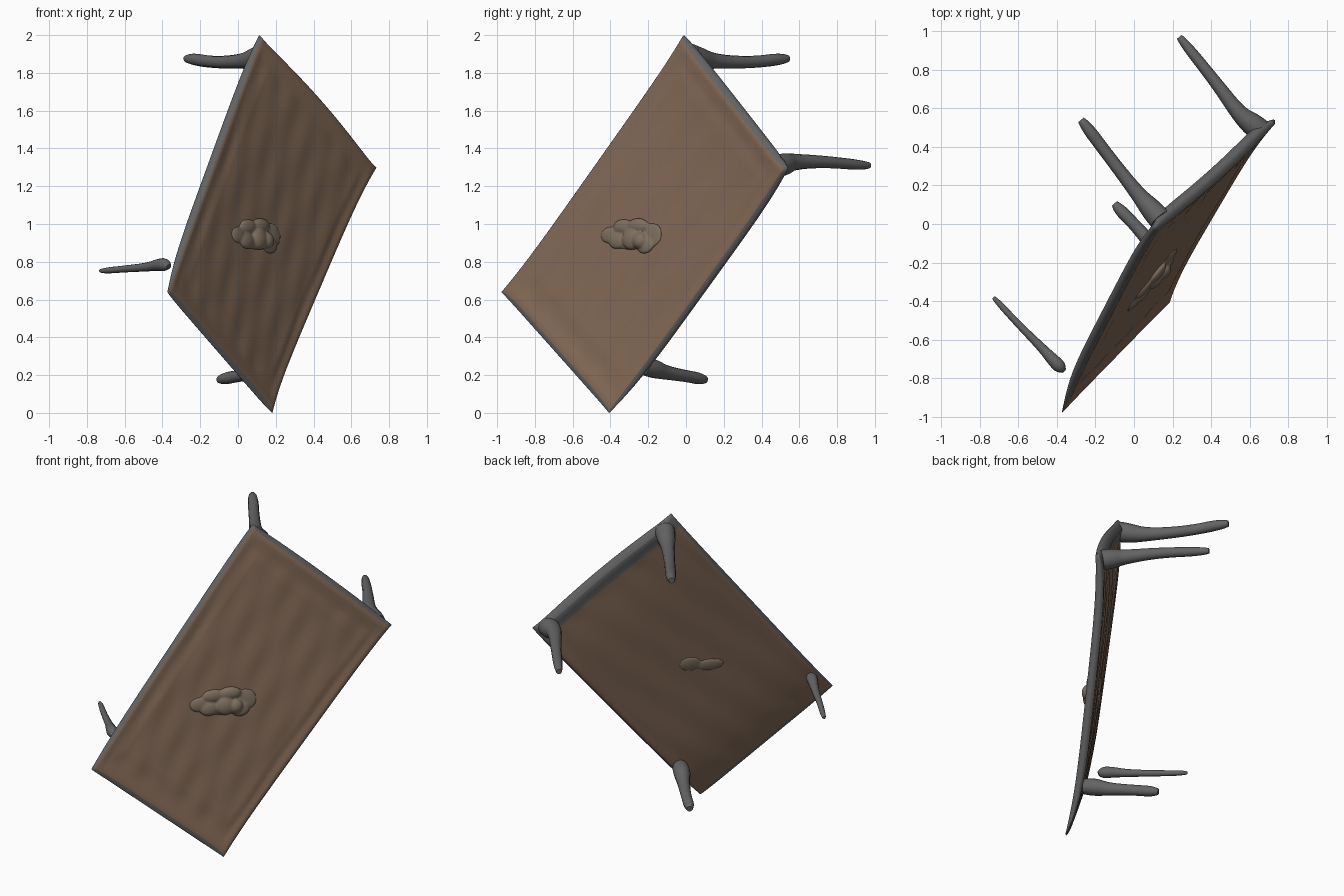
import bpy, bmesh, math
from mathutils import Vector, Matrix

if "Cube" in bpy.data.objects:
    bpy.data.objects.remove(bpy.data.objects["Cube"])

# Tipped table: corners of the top (upper, right, bottom, left)
A, B = Vector((0.125, -0.02, 2.0)), Vector((0.74, 0.53, 1.30))
C, D = Vector((0.185, -0.41, 0.0)), Vector((-0.37, -0.98, 0.64))
U, V = (A - D).normalized(), (B - A).normalized()
N = U.cross(V).normalized()          # points to the leg side


def material(name, rgb):
    m = bpy.data.materials.new(name)
    m.diffuse_color = (*rgb, 1)
    m.use_nodes = True
    m.node_tree.nodes["Principled BSDF"].inputs["Base Color"].default_value = m.diffuse_color
    return m


wood = material("wood", (0.23, 0.145, 0.095))
grey = material("grey_wood", (0.125, 0.125, 0.125))
clay = material("clay", (0.21, 0.16, 0.115))


def finish(name, bm, mats):
    me = bpy.data.meshes.new(name)
    bmesh.ops.recalc_face_normals(bm, faces=bm.faces)
    for f in bm.faces:
        f.smooth = True
    bm.to_mesh(me)
    bm.free()
    for m in mats:
        me.materials.append(m)
    ob = bpy.data.objects.new(name, me)
    bpy.context.collection.objects.link(ob)
    return ob


# Table top: a subdivided block warped onto the four corners
bm = bmesh.new()
bmesh.ops.create_cube(bm, size=2)
bmesh.ops.subdivide_edges(bm, edges=bm.edges[:], cuts=49, use_grid_fill=True)
for f in bm.faces:
    c = f.calc_center_median()
    back_lip = c.z > 0 and c.x > 0.93
    f.material_index = 0 if abs(c.z) > 0.999 and not back_lip else 1
for v in bm.verts:
    s, t, w = v.co
    corner = (abs(s) * abs(t)) ** 8              # corners pinch to points
    inset = 1 - 0.03 * w * w * (1 - corner * 0.5)
    s2, t2 = s * inset, t * inset
    p = (A * (1 + s2) * (1 - t2) + B * (1 + s2) * (1 + t2)
         + C * (1 - s2) * (1 + t2) + D * (1 - s2) * (1 - t2)) / 4
    edge = max(abs(s), abs(t))
    # wedge: thin at the lower end, thick lip at the upper end
    thick = 0.052 * (1 - 0.55 * max(-s, 0) ** 4) + 0.022 * max(s, 0) ** 16
    thick *= 1 - 0.6 * corner
    depth = 0.03 * (1 - s ** 4) * (0.75 + 0.25 * t) - 0.024 * max(s, 0) ** 4 * (1 - t * t)
    depth += thick * (w + 1) / 2
    depth += 0.003 * math.sin(7 * s + 3 * t) * math.sin(17 * t + 2 * s) * (edge < 0.9)
    if w < -0.99 and 0.84 < edge < 0.93:         # shallow frame groove
        depth += 0.005
    v.co = p + N * depth + U * 0.012 * max(s, 0) ** 6 * (1 - t * t)
finish("table_top", bm, [wood, grey])


# Legs: tapered tubes with a flared root, points are (x, y, z, radius)
def leg(name, pts):
    cu = bpy.data.curves.new(name, 'CURVE')
    cu.dimensions = '3D'
    cu.bevel_depth = 1
    cu.bevel_resolution = 4
    cu.resolution_u = 8
    cu.use_fill_caps = True
    cu.materials.append(grey)
    sp = cu.splines.new('NURBS')
    sp.points.add(len(pts) - 1)
    for q, (x, y, z, r) in zip(sp.points, pts):
        q.co = (x, y, z, 1)
        q.radius = r
    sp.order_u = 3
    sp.use_endpoint_u = True
    sp.use_smooth = True
    ob = bpy.data.objects.new(name, cu)
    bpy.context.collection.objects.link(ob)
    bpy.ops.object.select_all(action='DESELECT')
    ob.select_set(True)
    bpy.context.view_layer.objects.active = ob
    bpy.ops.object.convert(target='MESH')


leg("upper_leg", [(0.135, 0.025, 1.895, 0.06), (0.10, 0.065, 1.88, 0.06), (0.02, 0.155, 1.86, 0.038),
                  (-0.13, 0.35, 1.855, 0.031), (-0.25, 0.51, 1.875, 0.033), (-0.275, 0.54, 1.875, 0.018)])
leg("right_leg", [(0.655, 0.485, 1.305, 0.06), (0.615, 0.515, 1.315, 0.062), (0.545, 0.57, 1.33, 0.042),
                  (0.42, 0.74, 1.33, 0.031), (0.26, 0.94, 1.31, 0.027), (0.235, 0.97, 1.31, 0.016)])
leg("bottom_leg", [(0.20, -0.225, 0.245, 0.045), (0.16, -0.185, 0.24, 0.055), (0.10, -0.115, 0.215, 0.038),
                   (0.0, 0.0, 0.195, 0.031), (-0.08, 0.08, 0.18, 0.033), (-0.10, 0.105, 0.175, 0.018)])
leg("left_leg", [(-0.365, -0.76, 0.775, 0.015), (-0.38, -0.745, 0.785, 0.036), (-0.42, -0.705, 0.785, 0.032),
                 (-0.48, -0.64, 0.772, 0.023), (-0.60, -0.52, 0.762, 0.018), (-0.715, -0.395, 0.752, 0.016),
                 (-0.73, -0.38, 0.752, 0.008)])

# Lumpy relief in the middle of the top: (along, up, depth, radii along/up/depth)
H = Vector((0, 0, 1)).cross(N).normalized()
H = H if H.y > 0 else -H
T = N.cross(H).normalized()
T = T if T.z > 0 else -T
mid = Vector((0.12, -0.295, 0.945))
lumps = [(0.0, 0.0, 0.026, 0.20, 0.08, 0.012), (-0.16, 0.0, 0.023, 0.06, 0.045, 0.018),
         (-0.10, -0.03, 0.02, 0.06, 0.045, 0.022), (-0.07, 0.045, 0.02, 0.07, 0.04, 0.022),
         (0.0, -0.02, 0.016, 0.06, 0.06, 0.032), (0.06, -0.03, 0.013, 0.045, 0.045, 0.035),
         (0.03, 0.05, 0.018, 0.07, 0.04, 0.026), (0.09, -0.05, 0.023, 0.06, 0.05, 0.018),
         (0.13, 0.0, 0.027, 0.065, 0.065, 0.011),
         (-0.05, 0.0, 0.075, 0.09, 0.04, 0.013), (0.07, 0.02, 0.075, 0.07, 0.05, 0.013)]
bm = bmesh.new()
for a, u, d, ra, ru, rd in lumps:
    m = Matrix((H * ra, T * ru, N * rd)).transposed().to_4x4()
    m.translation = mid + H * a + T * u + N * d
    bmesh.ops.create_icosphere(bm, subdivisions=3, radius=1, matrix=m)
relief = finish("centre_relief", bm, [clay])

# Melt the lumps into one soft mass
rm = relief.modifiers.new("merge", 'REMESH')
rm.mode = 'VOXEL'
rm.voxel_size = 0.006
rm.use_smooth_shade = True
sm = relief.modifiers.new("soften", 'SMOOTH')
sm.iterations = 3
